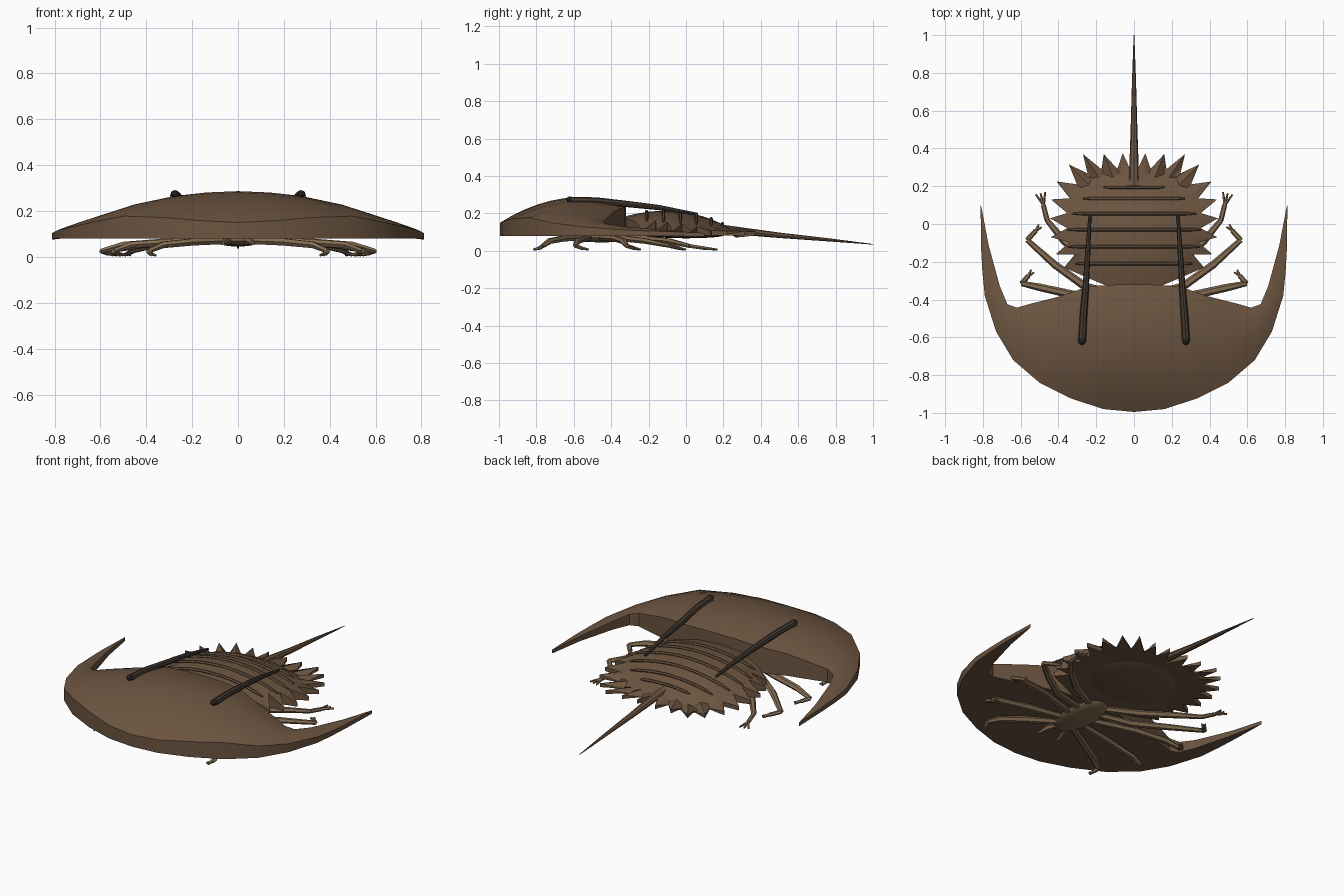
import bpy, bmesh, math
from mathutils import Vector

if "Cube" in bpy.data.objects:
    bpy.data.objects.remove(bpy.data.objects["Cube"])


def mat(name, col):
    m = bpy.data.materials.new(name)
    m.diffuse_color = (*col, 1)
    m.use_nodes = True
    m.node_tree.nodes["Principled BSDF"].inputs["Base Color"].default_value = m.diffuse_color
    return m


SHELL = mat("shell_brown", (0.15, 0.09, 0.052))
LEG = mat("leg_tan", (0.23, 0.15, 0.085))
DARK = mat("dark_brown", (0.055, 0.04, 0.03))
EYE = mat("eye_black", (0.015, 0.013, 0.012))


def finish(bm, name, m, angle=35):
    bmesh.ops.remove_doubles(bm, verts=bm.verts, dist=0.0003)
    bmesh.ops.recalc_face_normals(bm, faces=bm.faces)
    me = bpy.data.meshes.new(name)
    bm.to_mesh(me)
    bm.free()
    me.materials.append(m)
    ob = bpy.data.objects.new(name, me)
    bpy.context.collection.objects.link(ob)
    bpy.ops.object.select_all(action='DESELECT')
    ob.select_set(True)
    bpy.context.view_layer.objects.active = ob
    bpy.ops.object.shade_smooth_by_angle(angle=math.radians(angle))
    return ob


def skin(bm, rows, closed):
    vs = [[bm.verts.new(p) for p in r] for r in rows]
    n = len(rows[0])
    for a, b in zip(vs, vs[1:]):
        for i in range(n if closed else n - 1):
            j = (i + 1) % n
            bm.faces.new((a[i], a[j], b[j], b[i]))
    return vs


def add_tube(bm, pts, radii, sides=6, flat=1.0):
    pts = [Vector(p) for p in pts]
    rows = []
    for i, p in enumerate(pts):
        d = (pts[min(i + 1, len(pts) - 1)] - pts[max(i - 1, 0)]).normalized()
        s = d.cross(Vector((0, 0, 1))).normalized()
        u = s.cross(d)
        rows.append([p + radii[i] * (s * math.cos(k * math.tau / sides) + u * flat * math.sin(k * math.tau / sides))
                     for k in range(sides)])
    vs = skin(bm, rows, True)
    bm.faces.new(vs[0])
    bm.faces.new(vs[-1])


def ellipsoid(name, loc, size, m):
    bm = bmesh.new()
    bmesh.ops.create_uvsphere(bm, u_segments=16, v_segments=8, radius=1)
    for v in bm.verts:
        v.co = Vector(loc) + Vector([a * b for a, b in zip(v.co, size)])
    return finish(bm, name, m)


# Front shell: columns from outer rim to inner rim (outer x,y / inner x,y / rim z, back z, bulge)
cols = [
    (0, -.995, 0, -.32, .15, .245, .083), (.16, -.98, .12, -.322, .158, .243, .075),
    (.33, -.925, .24, -.33, .172, .235, .058), (.50, -.84, .40, -.385, .178, .21, .035),
    (.64, -.72, .54, -.42, .15, .178, .02), (.73, -.57, .62, -.443, .13, .158, .012),
    (.79, -.38, .67, -.425, .115, .145, .006), (.803, -.25, .71, -.33, .108, .13, .003),
    (.81, -.12, .77, -.11, .104, .11, 0), (.812, .10, .806, .08, .096, .096, 0)]
full = [(-c[0], c[1], -c[2], *c[3:]) for c in cols[:0:-1]] + cols
N = 10
rows = []
for ox, oy, ix, iy, zr, zb, bu in full:
    zl = .08 - .004 * (oy > 0)
    ring = []
    for k in range(N + 1):
        t = k / N
        ring.append((ox + (ix - ox) * t, oy + (iy - oy) * t, zr + (zb - zr) * t + bu * 4 * t * (1 - t)))
    rows.append(ring + [(ix, iy, zl), (ox, oy, zl)])
bm = bmesh.new()
vs = skin(bm, rows, True)
bm.faces.new(vs[0])
bm.faces.new(vs[-1])
finish(bm, "front_shell", SHELL)

# Rear shell: low dome with a spiked edge
tips = [(.06, .375), (.16, .37), (.27, .37), (.345, .315), (.41, .225), (.44, .13),
        (.445, .03), (.44, -.07), (.415, -.16), (.37, -.23)]
C = Vector((0, -.03))


def dome_z(x, y):
    return .215 - .075 * (x / .38) ** 2 - (.10 * (y + .10) ** 2 / .12 if y > -.1 else .6 * (y + .1) ** 2)


half = [(Vector((0, .25)), 0)]
for i, t in enumerate(tips):
    half.append((Vector(t), 1))
    if i + 1 < len(tips):
        v = (Vector(t) + Vector(tips[i + 1])) / 2
        half.append((C + (v - C) * .80, 0))
half += [(Vector((.28, -.27)), 0), (Vector((.15, -.325)), 0)]
edge = half + [(Vector((0, -.335)), 0)] + [(Vector((-p.x, p.y)), s) for p, s in half[:0:-1]]
rows = []
for f in (.02, .25, .5, .75, .92):
    row = []
    for p, s in edge:
        q = C + (p - C) * f * (.75 if s else 1)
        row.append((q.x, q.y, dome_z(q.x, q.y)))
    rows.append(row)
rows.append([(p.x, p.y, .105 if s else dome_z(p.x, p.y)) for p, s in edge])
rows.append([(p.x, p.y, .082) for p, s in edge])
rows.append([(C.x + (p.x - C.x) * (.7 if s else .9), C.y + (p.y - C.y) * (.7 if s else .9), .085) for p, s in edge])
bm = bmesh.new()
vs = skin(bm, rows, True)
bm.faces.new(vs[0])
bm.faces.new(vs[-1])
finish(bm, "rear_shell", SHELL, 30)

# Cross ridges on the rear shell
for k, (y, w) in enumerate([(.195, .16), (.135, .27), (.055, .33), (-.03, .355), (-.12, .35), (-.21, .31)]):
    bm = bmesh.new()
    xs = [w * (i / 6 - 1) for i in range(13)]
    add_tube(bm, [(x, y, dome_z(x, y) + .003) for x in xs],
             [.004] + [.009] * 11 + [.004], 6)
    finish(bm, f"rear_ridge_{k + 1}", SHELL)

# Tail spike
bm = bmesh.new()
add_tube(bm, [(0, .2, .115), (0, .30, .105), (0, .5, .083), (0, .75, .06), (0, 1.0, .035)],
         [.03, .025, .018, .011, .002], 8, .8)
finish(bm, "tail_spike", SHELL)

# Underside body and gill plate
ellipsoid("under_body", (0, -.45, .07), (.10, .20, .025), LEG)
ellipsoid("gill_plate", (0, .0, .082), (.24, .20, .015), SHELL)

# Legs: hip, knee, shin, ankle, claw
legs = [
    [(.06, -.58), (.20, -.66), (.33, -.73), (.39, -.765), (.38, -.785)],
    [(.08, -.52), (.27, -.55), (.47, -.58), (.54, -.59), (.53, -.555)],
    [(.08, -.45), (.32, -.375), (.50, -.335), (.595, -.315), (.56, -.275)],
    [(.08, -.38), (.26, -.33), (.42, -.215), (.565, -.085), (.52, -.035)],
    [(.06, -.31), (.22, -.22), (.37, -.09), (.46, .02), (.48, .10)]]
heights = [.07, .065, .052, .026, .014]
for side, s in (("left", -1), ("right", 1)):
    for n, leg in enumerate(legs):
        pts = [Vector((s * x, y, z)) for (x, y), z in zip(leg, heights)]
        bm = bmesh.new()
        add_tube(bm, pts[:4], [.02, .022, .02, .014], 6, .8)
        add_tube(bm, pts[3:], [.014, .013], 6, .8)
        d = (pts[4] - pts[3]).normalized()
        w = Vector((-d.y, d.x, 0))
        # Splayed fingers on the last leg, small pincers on the rest
        spread, length = ((-.4, 0, .4), .065) if n == 4 else ((-.3, .3), .035)
        for a in spread:
            e = pts[4] + (d + w * a) * length
            e.z = .007
            add_tube(bm, [pts[4], e], [.009, .005], 5)
        finish(bm, f"{side}_leg_{n + 1}", LEG)

    # Small mouth pincers
    bm = bmesh.new()
    add_tube(bm, [(s * .03, -.6, .07), (s * .055, -.66, .068), (s * .065, -.72, .058)], [.014, .015, .008])
    finish(bm, f"{side}_mouth_pincer", LEG)

    # Eye and its long ridge running backward
    bm = bmesh.new()
    add_tube(bm, [(s * .275, -.62, .268), (s * .267, -.48, .266), (s * .255, -.33, .252),
                  (s * .245, -.15, .232), (s * .233, .05, .198)], [.021, .02, .017, .014, .008], 8)
    finish(bm, f"{side}_eye_ridge", DARK)
    ellipsoid(f"{side}_eye", (s * .275, -.62, .274), (.019, .02, .017), EYE)
